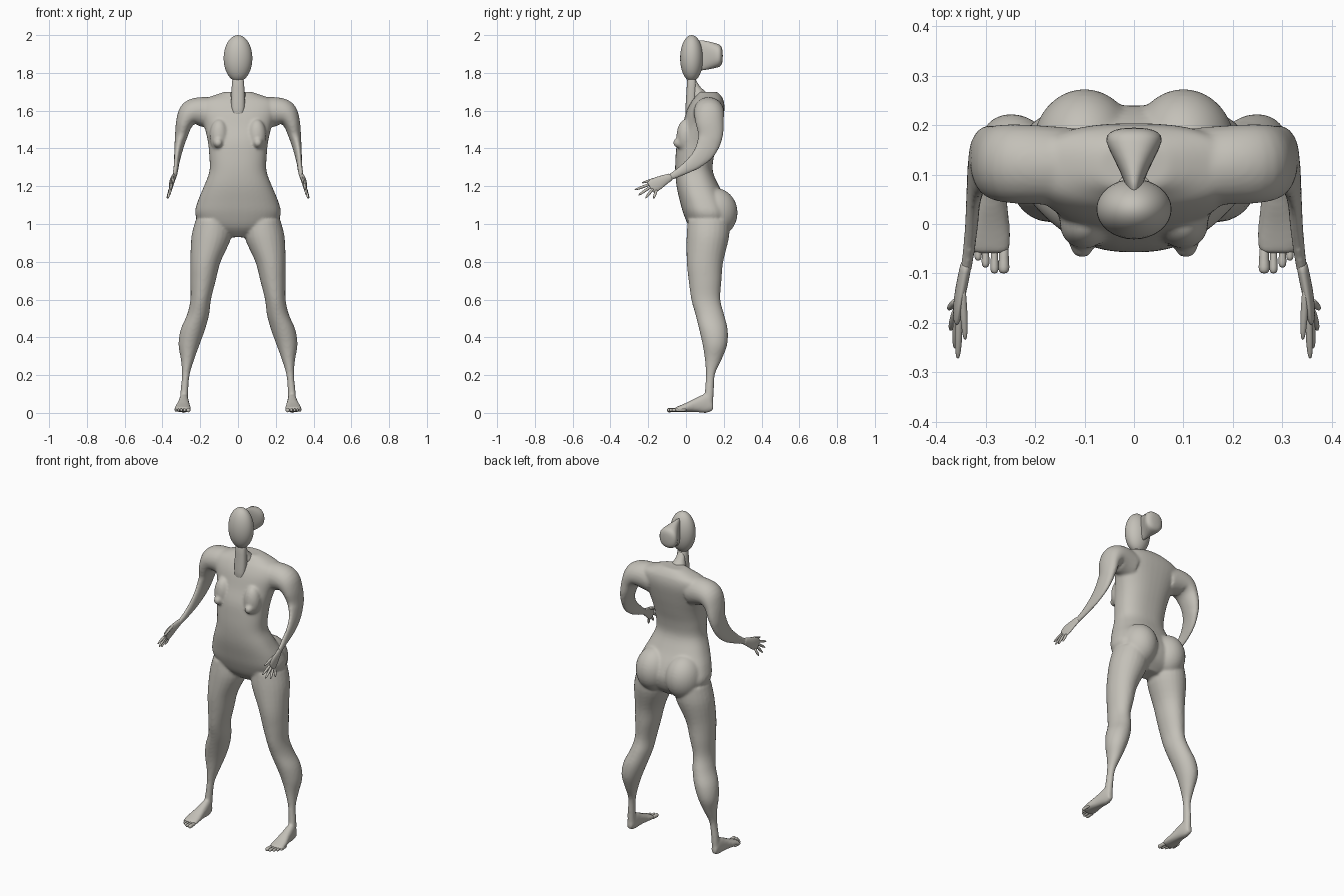
import bpy, bmesh
from math import sin, cos, tau, copysign
from mathutils import Vector, Matrix

if "Cube" in bpy.data.objects:
    bpy.data.objects.remove(bpy.data.objects["Cube"])

clay = bpy.data.materials.new("warm_grey")
clay.use_nodes = True
colour = (0.55, 0.53, 0.48, 1)
clay.diffuse_color = colour
clay.node_tree.nodes["Principled BSDF"].inputs["Base Color"].default_value = colour


def refine(rows, steps):
    """Catmull-Rom interpolation of every column in a table of rings."""
    rows = [Vector(r) for r in rows]
    padded = [rows[0]] + rows + [rows[-1]]
    result = []
    for a, b, c, d in zip(padded, padded[1:], padded[2:], padded[3:]):
        for i in range(steps):
            t = i / steps
            result.append(b + (c - a) * t / 2 + (a * 2 - b * 5 + c * 4 - d) * t * t / 2
                          + (b * 3 - a - c * 3 + d) * t ** 3 / 2)
    return result + [rows[-1]]


def loft(bm, rings, power=2, sides=24):
    """Skin closed rings, each given as (centre, half axis, half axis)."""
    loops = []
    for centre, u, v in rings:
        loop = []
        for i in range(sides):
            c, s = cos(tau * i / sides), sin(tau * i / sides)
            pu = copysign(abs(c) ** (2 / power), c)
            pv = copysign(abs(s) ** (2 / power), s)
            loop.append(bm.verts.new(centre + u * pu + v * pv))
        loops.append(loop)
    for a, b in zip(loops, loops[1:]):
        for i in range(sides):
            j = (i + 1) % sides
            bm.faces.new((a[i], a[j], b[j], b[i]))
    bm.faces.new(loops[0][::-1])
    bm.faces.new(loops[-1])


def level_rings(rows, side=1):
    """Horizontal rings from (z, x inner, x outer, y front, y back)."""
    return [(Vector((side * (r[1] + r[2]) / 2, (r[3] + r[4]) / 2, r[0])),
             Vector(((r[2] - r[1]) / 2, 0, 0)), Vector((0, (r[4] - r[3]) / 2, 0)))
            for r in rows]


def upright_rings(rows, side=1):
    """Rings facing front from (y, x inner, x outer, z bottom, z top)."""
    return [(Vector((side * (r[1] + r[2]) / 2, r[0], (r[3] + r[4]) / 2)),
             Vector(((r[2] - r[1]) / 2, 0, 0)), Vector((0, 0, (r[4] - r[3]) / 2)))
            for r in rows]


def path_rings(rows, side=1):
    """Rings across a path of (x, y, z, thickness radius, depth radius)."""
    pts = [Vector((side * r[0], r[1], r[2])) for r in rows]
    rings = []
    for i, r in enumerate(rows):
        along = (pts[min(i + 1, len(pts) - 1)] - pts[max(i - 1, 0)]).normalized()
        depth = Vector((0, 1, 0)) if abs(along.y) < 0.3 else Vector((0, -along.z, along.y))
        depth = (depth - along * depth.dot(along)).normalized()
        if depth.y < 0 and depth.z < 0:
            depth.negate()
        rings.append((pts[i], along.cross(depth) * r[3], depth * r[4]))
    return rings


def ellipsoid(bm, centre, radii):
    bmesh.ops.create_uvsphere(bm, u_segments=32, v_segments=20, radius=1,
                              matrix=Matrix.LocRotScale(Vector(centre), None, Vector(radii)))


def finish(bm, name, subdivide=0):
    bmesh.ops.recalc_face_normals(bm, faces=bm.faces)
    for f in bm.faces:
        f.smooth = True
    mesh = bpy.data.meshes.new(name)
    bm.to_mesh(mesh)
    bm.free()
    mesh.materials.append(clay)
    ob = bpy.data.objects.new(name, mesh)
    bpy.context.collection.objects.link(ob)
    if subdivide:
        ob.modifiers.new("rounding", 'SUBSURF').levels = subdivide
        ob.modifiers["rounding"].render_levels = subdivide
    return ob


# Torso: z, half width, y front, y back
torso = [(.93, .06, .07, .17), (.98, .18, .02, .22), (1.05, .226, -.012, .24),
         (1.12, .213, -.032, .22), (1.2, .18, -.05, .175), (1.28, .151, -.057, .142),
         (1.36, .152, -.055, .148), (1.44, .16, -.046, .168), (1.52, .18, -.02, .188),
         (1.6, .21, .004, .203), (1.65, .2, .03, .2), (1.68, .13, .055, .185),
         (1.7, .07, .07, .165)]
# Leg: z, x inner, x outer, y front, y back
leg = [(1.02, .04, .225, .01, .23), (.93, .035, .247, .003, .228), (.8, .092, .252, .004, .197),
       (.7, .118, .252, .014, .188), (.6, .143, .252, .028, .182), (.52, .153, .27, .05, .202),
       (.44, .175, .304, .07, .221), (.36, .204, .315, .088, .218), (.28, .233, .302, .1, .188),
       (.2, .256, .297, .105, .153), (.1, .264, .306, .098, .147), (.03, .264, .308, .09, .143)]
# Foot: y, x inner, x outer, z bottom, z top
foot = [(.144, .272, .304, .015, .05), (.11, .262, .311, 0, .1), (.05, .257, .32, .004, .078),
        (0, .251, .333, .005, .053), (-.04, .249, .337, .004, .036), (-.06, .255, .325, .008, .028)]
# Shoulder and arm: x, y, z, thickness radius, depth radius
arm = [(.13, .115, 1.585, .085, .08), (.2, .12, 1.595, .077, .08), (.25, .122, 1.585, .068, .08),
       (.282, .125, 1.54, .047, .075), (.3, .13, 1.47, .034, .066), (.315, .105, 1.395, .022, .058),
       (.324, .055, 1.335, .015, .044), (.329, -.01, 1.29, .013, .03), (.336, -.07, 1.255, .012, .02),
       (.342, -.1, 1.24, .011, .022)]

body = bmesh.new()
loft(body, level_rings([(r[0], -r[1], r[1], r[2], r[3]) for r in refine(torso, 4)]), 2.4, 40)
for side in (-1, 1):
    loft(body, level_rings(refine(leg, 4), side))
    loft(body, upright_rings(refine(foot, 4), side), 2.4)
    loft(body, path_rings(refine(arm, 4), side))
    # Buttocks and breasts
    ellipsoid(body, (side * .1, .155, 1.06), (.105, .118, .13))
    ellipsoid(body, (side * .1, .0, 1.465), (.05, .05, .09))
    ellipsoid(body, (side * .105, -.035, 1.43), (.026, .034, .028))
body_ob = finish(body, "body")
fuse = body_ob.modifiers.new("fuse", 'REMESH')
fuse.mode = 'VOXEL'
fuse.voxel_size = 0.007
fuse.use_smooth_shade = True
soften = body_ob.modifiers.new("soften", 'SMOOTH')
soften.factor = 0.5
soften.iterations = 8

# Hands: palm, then fingers as (root, tip)
palm = [(.338, -.075, 1.252, .011, .019), (.345, -.11, 1.236, .012, .026),
        (.353, -.15, 1.215, .011, .036), (.357, -.18, 1.198, .009, .036), (.359, -.19, 1.192, .006, .03)]
fingers = [((.347, -.125, 1.25), (.341, -.235, 1.217)), ((.353, -.175, 1.217), (.356, -.273, 1.18)),
           ((.357, -.178, 1.203), (.362, -.252, 1.152)), ((.36, -.172, 1.19), (.371, -.215, 1.136)),
           ((.359, -.155, 1.182), (.375, -.172, 1.134))]
toes = [(.263, -.1, .012), (.282, -.1, .009), (.3, -.088, .0085), (.315, -.074, .008), (.328, -.055, .008)]
for side, label in ((1, "left"), (-1, "right")):
    hand = bmesh.new()
    loft(hand, path_rings(refine(palm, 2), side), sides=16)
    for root, tip in fingers:
        a, b = Vector(root), Vector(tip)
        rows = [(*a.lerp(b, t), .0085 * w, .0085 * w)
                for t, w in ((0, 1), (.4, .9), (.55, 1), (.85, .75), (1, .35))]
        loft(hand, path_rings(rows, side), sides=8)
    finish(hand, label + "_hand", 1)

    toe_set = bmesh.new()
    for x, y, r in toes:
        rows = [(y + back, x - r * w, x + r * w, .014 - r * w, .016 + r * w)
                for back, w in ((.06, 1), (.03, .85), (.012, 1.1), (.003, .9), (0, .4))]
        loft(toe_set, upright_rings(rows, side), sides=8)
    finish(toe_set, label + "_toes", 1)

# Neck column standing proud of the chest
neck = bmesh.new()
loft(neck, level_rings([(z, -w, w, f, b) for z, w, f, b in (
    (1.565, .018, .005, .04), (1.58, .036, -.006, .055), (1.65, .037, -.001, .057),
    (1.72, .034, .004, .056), (1.8, .03, .006, .055))]), 2.6)
finish(neck, "neck", 1)

# Nape ridge joining neck and back
nape = bmesh.new()
loft(nape, level_rings([(z, -w, w, .03, b) for z, w, b in (
    (1.64, .07, .17), (1.69, .04, .12), (1.72, .026, .075), (1.77, .02, .05))]))
finish(nape, "nape", 1)

# Head
head = bmesh.new()
ellipsoid(head, (0, .03, 1.877), (.076, .061, .123))
finish(head, "head")

# Gathered hair, flaring out behind the head
hair = bmesh.new()
loft(hair, upright_rings([(y, -w, w, low, top) for y, w, low, top in (
    (.05, .012, 1.81, 1.975), (.085, .018, 1.812, 1.974), (.13, .04, 1.82, 1.965),
    (.17, .061, 1.828, 1.954), (.186, .052, 1.836, 1.946), (.195, .025, 1.86, 1.92))]), 2.3)
finish(hair, "hair_bun", 1)
